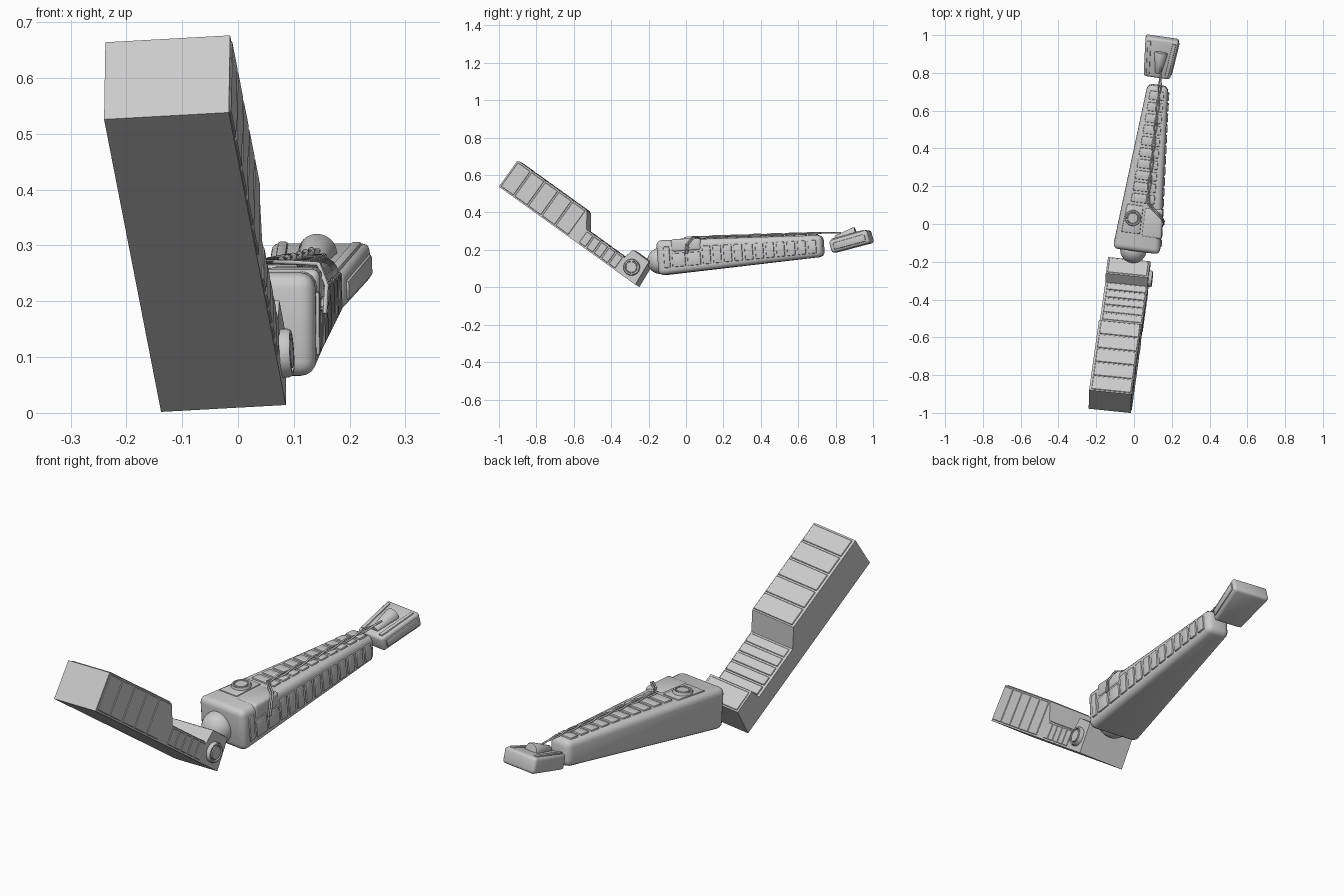
import bpy, bmesh, math
from mathutils import Matrix, Vector

if "Cube" in bpy.data.objects:
    bpy.data.objects.remove(bpy.data.objects["Cube"])


def frame(origin, across, along):
    """Local frame: x across, y along, z up."""
    d = Vector(along).normalized()
    w = Vector(across)
    w = (w - d * w.dot(d)).normalized()
    m = Matrix((w, d, w.cross(d))).transposed().to_4x4()
    return Matrix.Translation(origin) @ m


def finish(name, bm, m):
    bmesh.ops.recalc_face_normals(bm, faces=bm.faces)
    me = bpy.data.meshes.new(name)
    bm.to_mesh(me)
    bm.free()
    ob = bpy.data.objects.new(name, me)
    ob.matrix_world = m
    bpy.context.collection.objects.link(ob)
    return ob


def taper(name, m, y0, a, y1, b, bevel=0.0, seg=2):
    """Box between two end rectangles, each (xmin, xmax, zmin, zmax)."""
    bm = bmesh.new()
    ends = []
    for y, (x0, x1, z0, z1) in ((y0, a), (y1, b)):
        ends.append([bm.verts.new((x, y, z)) for x, z in
                     ((x0, z0), (x1, z0), (x1, z1), (x0, z1))])
    p, q = ends
    bm.faces.new(p)
    bm.faces.new(q)
    for i in range(4):
        j = (i + 1) % 4
        bm.faces.new((p[i], p[j], q[j], q[i]))
    if bevel:
        bmesh.ops.bevel(bm, geom=bm.edges[:], offset=bevel, segments=seg,
                        profile=0.5, affect='EDGES')
    return finish(name, bm, m)


def lathe(name, m, profile, steps=32):
    """Spin (radius, height) points around local z."""
    bm = bmesh.new()
    vs = [bm.verts.new((r, 0, z)) for r, z in profile]
    es = [bm.edges.new(e) for e in zip(vs, vs[1:])]
    bmesh.ops.spin(bm, geom=vs + es, cent=(0, 0, 0), axis=(0, 0, 1),
                   angle=math.tau, steps=steps)
    bmesh.ops.remove_doubles(bm, verts=bm.verts, dist=1e-5)
    return finish(name, bm, m)


def dial(r, h):
    return [(0, -.01), (r, -.01), (r, h * .6), (r * .93, h), (r * .78, h),
            (r * .74, h * .6), (r * .66, h * .6), (r * .62, h), (0, h)]


TURN_X = Matrix.Rotation(math.pi / 2, 4, 'Y')

# Stepped rear block
R = frame((-.24, -.978, .526), (.9937, -.0976, .0532), (.113, .807, -.58))
W = .225
profile = [(0, 0), (0, .17), (.46, .17), (.519, .087), (.77, .084),
           (.784, .145), (.892, .143), (.904, 0)]
bm = bmesh.new()
face = bm.faces.new([bm.verts.new((0, y, z)) for y, z in profile])
new = bmesh.ops.extrude_face_region(bm, geom=[face])['geom']
bmesh.ops.translate(bm, vec=(W, 0, 0),
                    verts=[v for v in new if isinstance(v, bmesh.types.BMVert)])
finish("stepped_block", bm, R)

# Thin plates on the top and right side of the block
for start, end, n, h in ((.004, .458, 5, .17), (.522, .768, 5, .0855)):
    pitch = (end - start) / n
    for i in range(n):
        y0, y1 = start + i * pitch + .004, start + (i + 1) * pitch - .004
        top = (.012, W - .004, h - .006, h + .004)
        side = (W - .006, W + .003, .008, h - .006)
        taper("block_top_plate", R, y0, top, y1, top, .002, 1)
        taper("block_side_plate", R, y0, side, y1, side, .002, 1)
hip = (.008, W - .008, .138, .147)
taper("hip_top_plate", R, .792, hip, .886, hip, .002, 1)
lathe("hip_dial", R @ Matrix.Translation((W, .834, .064)) @ TURN_X,
      dial(.044, .018))

# Ball joint
lathe("ball_joint", Matrix.Translation((-.003, -.137, .141)),
      [(.07 * math.sin(math.pi * i / 20), -.07 * math.cos(math.pi * i / 20))
       for i in range(21)], 40)

# Tapered long arm
A = frame((.013, -.14, .157), (.991, -.13, 0), (.114, .875, .065))
LEN = .885


def hw(y):
    return .126 - .071 * y / LEN


def hh(y):
    return .094 - .036 * y / LEN


taper("long_arm", A, 0, (-hw(0), hw(0), -hh(0), hh(0)),
      LEN, (-hw(LEN), hw(LEN), -hh(LEN), hh(LEN)), .028, 4)

# Raised blocks along the arm's top and right side
for i in range(10):
    y0 = .26 + i * .061
    y1 = y0 + .047
    t = [(-.52 * hw(y) - .008, .52 * hw(y) + .008, hh(y) - .015, hh(y) + .007)
         for y in (y0, y1)]
    taper("arm_top_block", A, y0, t[0], y1, t[1], .005, 2)


def side(y, lo=-.62, hi=.56):
    return (hw(y) - .015, hw(y) + .007, lo * hh(y), hi * hh(y))


for i in range(11):
    y0 = .245 + i * .0565
    y1 = y0 + .043
    taper("arm_side_block", A, y0, side(y0), y1, side(y1), .005, 2)
for y0, y1, hi in ((.038, .07, .62), (.082, .152, .2), (.164, .234, .2)):
    taper("arm_side_block", A, y0, side(y0, -.62, hi), y1, side(y1, -.62, hi),
          .005, 2)

# Dial plate, dial and corner housing on the thick end
taper("dial_plate", A, .095, (-.092, .006, .07, hh(.095) + .005),
      .245, (-.08, .006, .07, hh(.245) + .005), .005, 2)
lathe("arm_dial", A @ Matrix.Translation((-.041, .175, hh(.175) + .004)),
      dial(.042, .012))
taper("corner_housing", A, .08, (.014, hw(.08) + .005, .024, hh(.08) + .004),
      .24, (.014, hw(.24) + .005, .024, hh(.24) + .004), .014, 3)

# Flared foot with rails and side bar
F = frame((.121, .78, .216), (.991, -.13, 0), (.03, .207, .057))
FL = .216
taper("foot", F, 0, (-.07, .07, -.034, .034), FL, (-.09, .09, -.036, .036),
      .014, 3)
for s in (-1, 1):
    def rail(c):
        return (*sorted((s * (c - .009), s * (c + .009))), .02, .041)
    taper("foot_rail", F, .015, rail(.05), FL - .018, rail(.067), .004, 2)
taper("foot_side_bar", F, .02, (.055, .077, -.02, .016),
      FL - .018, (.072, .094, -.022, .018), .005, 2)

# Cone-shaped cable socket lying on the foot
socket = F @ Matrix.Translation((.004, .03, .036)) @ Matrix.Rotation(
    -math.pi / 2, 4, 'X')
lathe("cable_socket", socket,
      [(0, 0), (.014, 0), (.017, .004), (.035, .108), (.032, .116), (0, .118)])

# Two twisted cables from the housing along the arm to the socket
for k in (0, math.pi):
    pts = [(.124, .16 + .006 * math.cos(k), .01),
           (.126, .17 + .006 * math.cos(k), .06),
           (.108, .2 + .006 * math.cos(k), .096),
           (.06, .235 + .006 * math.cos(k), .096)]
    for i in range(41):
        f = i / 40
        y = .27 + f * .615
        a = k + f * math.tau * 3
        pts.append((.026 - .015 * f + .007 * math.cos(a), y,
                    hh(y) + .011 + .004 * math.sin(a)))
    pts += [(.006, .95, .064), (.002, .985, .062)]
    cu = bpy.data.curves.new("cable", 'CURVE')
    cu.dimensions = '3D'
    cu.bevel_depth = .004
    cu.bevel_resolution = 2
    cu.use_fill_caps = True
    sp = cu.splines.new('POLY')
    sp.points.add(len(pts) - 1)
    for p, c in zip(sp.points, pts):
        p.co = (*c, 1)
    ob = bpy.data.objects.new("cable", cu)
    ob.matrix_world = A
    bpy.context.collection.objects.link(ob)

# Smooth the rounded parts, keep hard edges
meshes = [o for o in bpy.context.scene.objects if o.type == 'MESH']
for o in meshes:
    o.select_set(True)
bpy.context.view_layer.objects.active = meshes[0]
bpy.ops.object.shade_smooth_by_angle(angle=math.radians(35))
